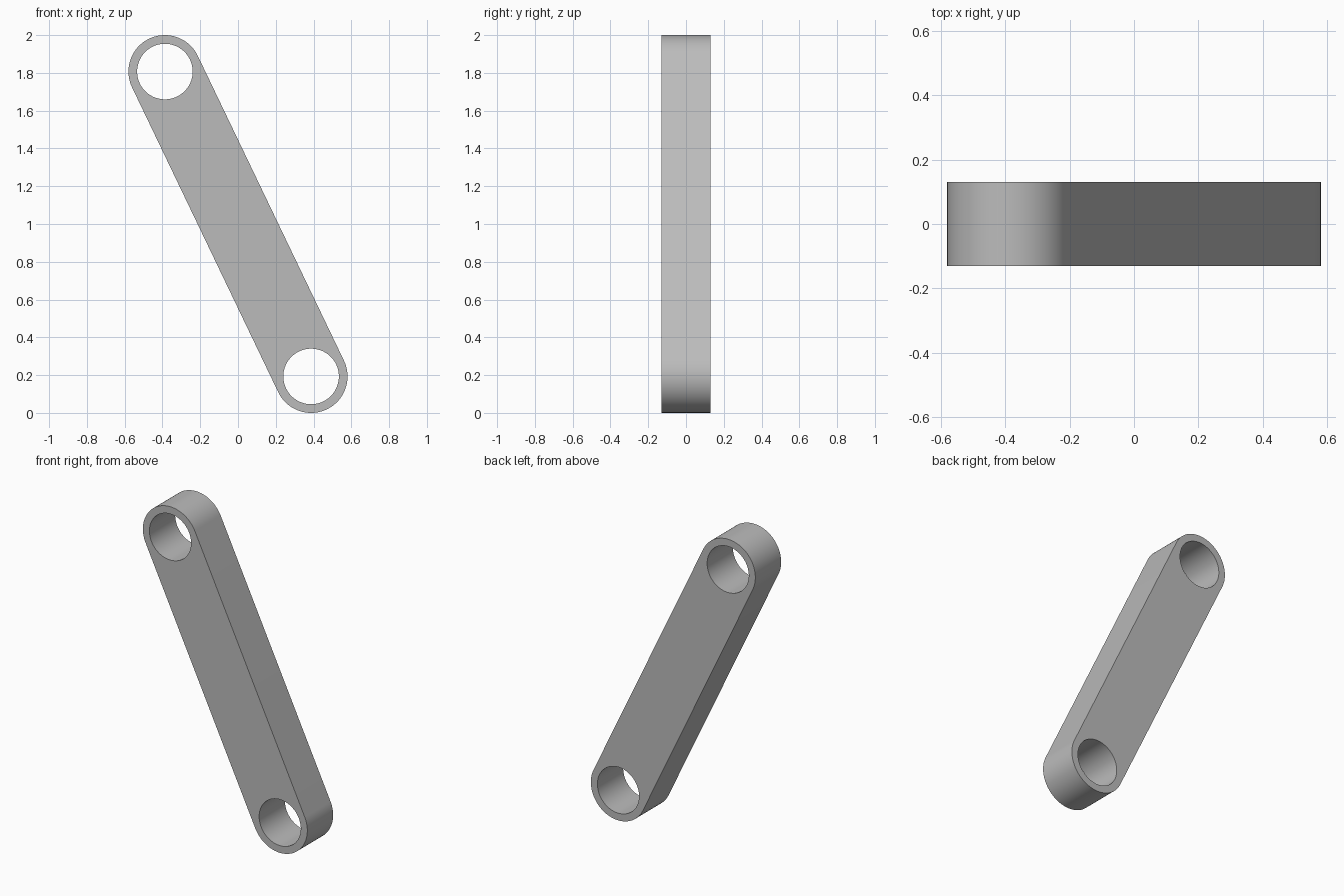
import bpy, bmesh
from math import sin, cos, pi, atan2, radians
from mathutils import Vector

cube = bpy.data.objects.get("Cube")
if cube:
    bpy.data.objects.remove(cube, do_unlink=True)

OUTER, HOLE, HALF_DEPTH = 0.193, 0.147, 0.13
TOP, BOTTOM = Vector((-0.387, 1.807)), Vector((0.387, 0.193))

grey = bpy.data.materials.new("plain grey")
grey.use_nodes = True
colour = (0.5, 0.5, 0.5, 1)
grey.diffuse_color = colour
grey.node_tree.nodes["Principled BSDF"].inputs["Base Color"].default_value = colour


def arc(centre, radius, start, sweep, steps):
    return [centre + radius * Vector((cos(start + sweep * i / steps), sin(start + sweep * i / steps)))
            for i in range(steps + 1)]


# Outline: two half circles joined by tangent sides, with an eye at each end
axis = TOP - BOTTOM
side = atan2(axis.y, axis.x) - pi / 2
outline = arc(TOP, OUTER, side, pi, 48) + arc(BOTTOM, OUTER, side + pi, pi, 48)
eyes = [arc(c, HOLE, 0, 2 * pi, 96)[:-1] for c in (TOP, BOTTOM)]

# Filled profile, extruded to the thickness of the link
curve = bpy.data.curves.new("link_profile", "CURVE")
curve.dimensions = "2D"
curve.fill_mode = "BOTH"
curve.extrude = HALF_DEPTH
for loop in [outline] + eyes:
    spline = curve.splines.new("POLY")
    spline.points.add(len(loop) - 1)
    for point, p in zip(spline.points, loop):
        point.co = (p.x, p.y, 0, 1)
    spline.use_cyclic_u = True

link = bpy.data.objects.new("link_bar", curve)
bpy.context.collection.objects.link(link)
link.rotation_euler.x = radians(90)
bpy.ops.object.select_all(action="DESELECT")
link.select_set(True)
bpy.context.view_layer.objects.active = link
bpy.ops.object.convert(target="MESH")
bpy.ops.object.transform_apply(location=False, rotation=True, scale=False)

# Weld the caps to the walls and tidy the shading
link = bpy.context.object
mesh = link.data
bm = bmesh.new()
bm.from_mesh(mesh)
bmesh.ops.remove_doubles(bm, verts=bm.verts, dist=0.0001)
bmesh.ops.recalc_face_normals(bm, faces=bm.faces)
bm.to_mesh(mesh)
bm.free()
mesh.materials.clear()
mesh.materials.append(grey)
bpy.ops.object.shade_smooth_by_angle(angle=radians(30))
